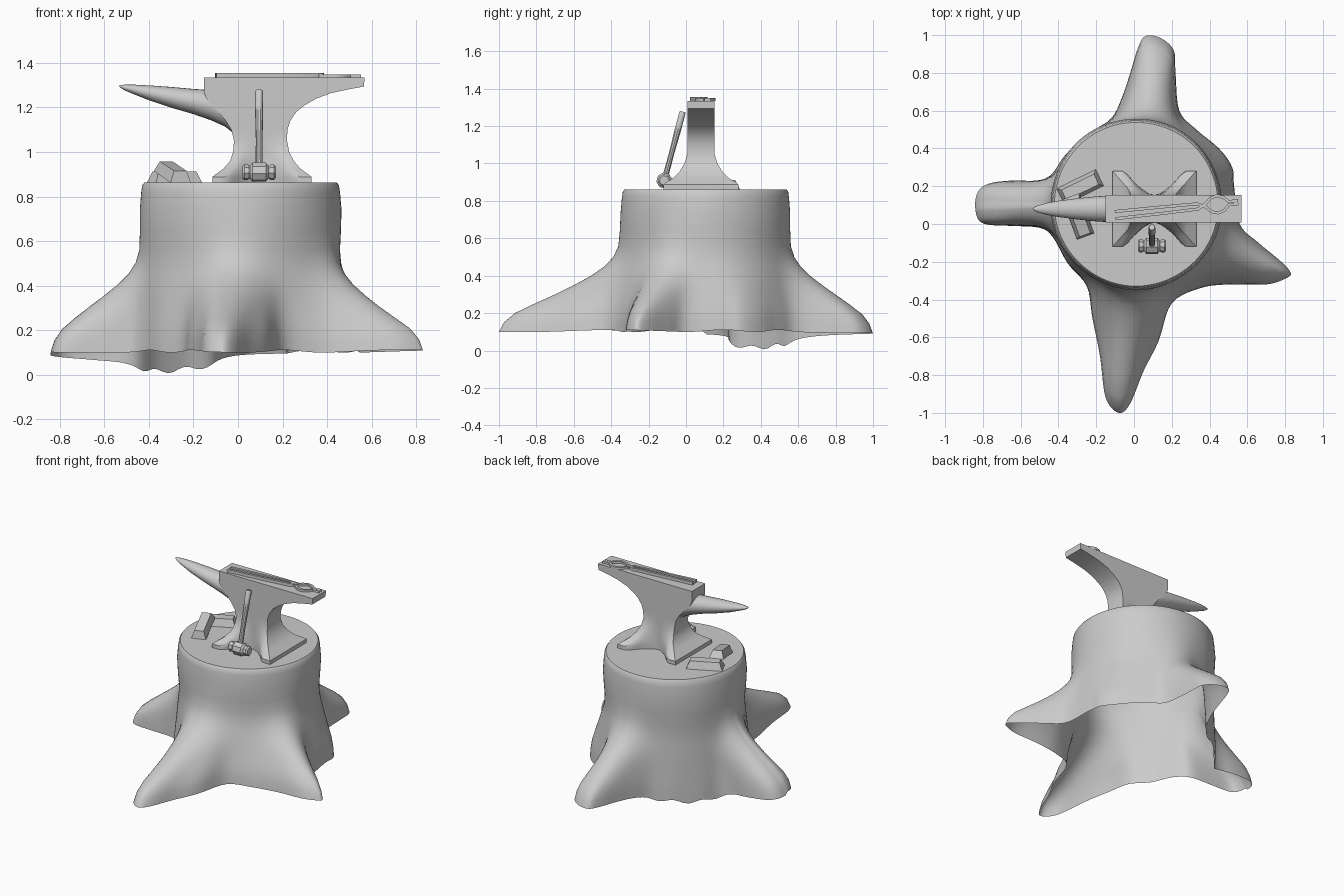
import bpy, bmesh
from math import sin, cos, pi, atan2, exp, radians
from mathutils import Vector, Matrix

if "Cube" in bpy.data.objects:
    bpy.data.objects.remove(bpy.data.objects["Cube"])


def loft(name, rings, caps=(True, True), angle=35):
    """Skin closed rings of equal length into one object."""
    bm = bmesh.new()
    loops = [[bm.verts.new(p) for p in r] for r in rings]
    n = len(loops[0])
    for a, b in zip(loops, loops[1:]):
        for i in range(n):
            j = (i + 1) % n
            bm.faces.new((a[i], a[j], b[j], b[i]))
    if caps[0]:
        bm.faces.new(loops[0][::-1])
    if caps[1]:
        bm.faces.new(loops[-1])
    bmesh.ops.recalc_face_normals(bm, faces=bm.faces)
    me = bpy.data.meshes.new(name)
    bm.to_mesh(me)
    bm.free()
    ob = bpy.data.objects.new(name, me)
    bpy.context.collection.objects.link(ob)
    bpy.ops.object.select_all(action='DESELECT')
    ob.select_set(True)
    bpy.context.view_layer.objects.active = ob
    bpy.ops.object.shade_smooth_by_angle(angle=radians(angle))
    return ob


def catmull(pts, steps):
    """Closed smooth curve through the points."""
    out, n = [], len(pts)
    for i in range(n):
        a, b, c, d = (Vector(pts[(i + k) % n]) for k in (-1, 0, 1, 2))
        for s in range(steps):
            t = s / steps
            out.append(0.5 * (2 * b + (c - a) * t + (2 * a - 5 * b + 4 * c - d) * t * t
                              + (3 * b - a - 3 * c + d) * t ** 3))
    return out


def circle(n, r):
    return [(r * cos(2 * pi * i / n), r * sin(2 * pi * i / n)) for i in range(n)]


# Tree stump: ground outline with four roots, blended up into a round trunk
outline = [(.53, .2), (.52, .3), (.45, .4), (.33, .5), (.24, .6), (.22, .8), (.21, .92),
           (.14, .985), (.06, .995), (.02, .93), (-.02, .8), (-.06, .68), (-.12, .56),
           (-.24, .48), (-.36, .37), (-.44, .26), (-.52, .23), (-.65, .23), (-.78, .21),
           (-.835, .15), (-.835, .05), (-.79, 0), (-.65, -.01), (-.5, -.02), (-.43, -.07),
           (-.35, -.21), (-.25, -.33), (-.22, -.5), (-.18, -.7), (-.15, -.92), (-.08, -1),
           (-.02, -.95), (.05, -.78), (.13, -.62), (.2, -.42), (.35, -.34), (.5, -.32),
           (.7, -.32), (.8, -.29), (.83, -.26), (.78, -.2), (.66, -.1), (.56, 0)]
# (height, root reach, trunk scale)
levels = [(.1, 1, 1), (.15, .96, 1), (.2, .88, 1), (.25, .75, .99), (.3, .61, .99),
          (.35, .47, .99), (.4, .33, .99), (.45, .21, .985), (.5, .12, .985), (.56, .06, .99),
          (.64, .025, 1.01), (.74, 0, 1.025), (.82, 0, 1.01), (.85, 0, 1.0), (.862, 0, .98)]
centre = Vector((.012, .105))
polar = []
for p in catmull(outline, 5):
    d = p - centre
    polar.append((atan2(d.y, d.x), d.length))
n = len(polar)
gap = [abs((polar[(i + 1) % n][0] - polar[i - 1][0] + pi) % (2 * pi) - pi) for i in range(n)]


def spread(th, r, sigma):
    """Outline radius softened over the angle, so roots broaden as they rise."""
    if sigma < .01:
        return r
    top = tot = 0
    for (t, q), g in zip(polar, gap):
        d = (t - th + pi) % (2 * pi) - pi
        w = g * exp(-.5 * (d / sigma) ** 2)
        top, tot = top + w * q, tot + w
    return top / tot if tot > 1e-6 else r


rings = []
for z, f, s in levels:
    ring = []
    for th, r in polar:
        # ragged lower edge, hanging lowest at the back left
        zb = (.105 + .006 * sin(9 * th) - .04 * exp(-((th - 2.3) / .85) ** 4)
              - .048 * exp(-((th - 2.42) / .55) ** 4) * (1 + .3 * sin(14 * th)))
        wob = 1 + .012 * sin(5 * th + 4 * z) * (1 - z)
        trunk = .442 * s * wob
        rad = trunk + (spread(th, r, .17 * (1 - f)) - trunk) * f
        ring.append((centre.x + rad * cos(th), centre.y + rad * sin(th),
                     max(0, zb) + (z - .1) / .762 * (.862 - max(0, zb))))
    rings.append(ring)
loft("tree_stump", rings, (False, True), 50)

# Anvil body: stacked sections (height, left, right, corner half depth)
MID, HALF = .08, .073
sections = [(.862, -.115, .33, .2), (.888, -.115, .33, .2), (.9, -.1, .315, .185),
            (.925, -.065, .28, .145), (.96, -.035, .25, .112), (1.0, -.022, .23, .088),
            (1.05, -.018, .22, .073), (1.1, -.03, .222, .073), (1.14, -.055, .235, .073),
            (1.18, -.09, .262, .073), (1.21, -.12, .3, .073), (1.24, -.142, .352, .073),
            (1.265, -.152, .42, .073), (1.282, -.152, .5, .073), (1.294, -.152, .566, .073),
            (1.335, -.152, .568, .073)]
rings = []
for z, x0, x1, yh in sections:
    us = [-1 + i / 8 for i in range(17)]

    def side(sgn):
        return [((x0 + x1) / 2 + u * (x1 - x0) / 2,
                 MID + sgn * (HALF + (yh - HALF) * min(1, abs(u) / .7) ** 1.6), z) for u in us]
    rings.append(side(-1) + side(1)[::-1])
loft("anvil_body", rings, angle=40)

# Anvil horn: (x, bottom, top, half width)
horn = [(-.533, 1.292, 1.3, .006), (-.51, 1.277, 1.302, .018), (-.46, 1.256, 1.302, .032),
        (-.4, 1.232, 1.299, .043), (-.3, 1.199, 1.292, .056), (-.2, 1.17, 1.283, .066),
        (-.12, 1.142, 1.278, .071), (-.06, 1.115, 1.27, .072), (-.03, 1.092, 1.25, .072),
        (-.01, 1.06, 1.2, .07)]
loft("anvil_horn", [[(x, MID + w * c, (a + b) / 2 + (b - a) / 2 * s) for c, s in circle(24, 1)]
                    for x, a, b, w in horn], angle=50)

# Tongs: two flat bars crossing at a rivet, opening into a round jaw
axis = Matrix.Translation((-.1, .047, 1.335)) @ Matrix.Rotation(radians(6), 4, 'Z')
arm = [(0, -.019), (.25, -.017), (.44, -.014), (.485, .01), (.51, .036), (.545, .046),
       (.58, .034), (.605, .009), (.655, .008)]
for name, m in (("tong_arm_a", 1), ("tong_arm_b", -1)):
    pts = [Vector((x, m * y)) for x, y in arm]
    rings = []
    for i, p in enumerate(pts):
        d = (pts[min(i + 1, len(pts) - 1)] - pts[max(i - 1, 0)]).normalized()
        v = Vector((-d.y, d.x)) * .008
        h = .02 if i < 3 else .014
        rings.append([axis @ Vector((q.x, q.y, z)) for q, z in
                      ((p + v, -.002), (p - v, -.002), (p - v, h), (p + v, h))])
    loft(name, rings)
loft("tong_rivet", [[axis @ Vector((.475 + a, b, z)) for a, b in circle(10, .013)] for z in (0, .02)])

# Hammer leaning against the anvil
tilt = Matrix.Translation((.095, -.116, .909)) @ Matrix.Rotation(radians(-15), 4, 'X')
head = [(-.075, .026), (-.066, .035), (-.05, .034), (-.042, .028), (-.03, .043)]
head += [(-x, r) for x, r in reversed(head)]
loft("hammer_head", [[tilt @ Vector((x, r * cos(pi / 8 + k * pi / 4), r * sin(pi / 8 + k * pi / 4)))
                      for k in range(8)] for x, r in head], angle=25)
grip = [(-.03, .016), (.05, .016), (.15, .015), (.27, .018), (.375, .018), (.381, .015)]
loft("hammer_handle", [[tilt @ Vector((a, b, z)) for a, b in circle(10, r)] for z, r in grip])


# Metal ingots: tapered bars
def ingot(name, loc, turn, pitch):
    m = (Matrix.Translation(loc) @ Matrix.Rotation(radians(turn), 4, 'Z')
         @ Matrix.Rotation(radians(pitch), 4, 'Y'))
    loft(name, [[m @ Vector((a * x, b * y, z)) for a, b in ((-1, -1), (1, -1), (1, 1), (-1, 1))]
                for z, x, y in ((0, .115, .048), (.05, .095, .03))], angle=20)


ingot("ingot_flat", (-.285, .195, .862), 26, 0)
ingot("ingot_leaning", (-.295, .04, .888), 110, -13)
